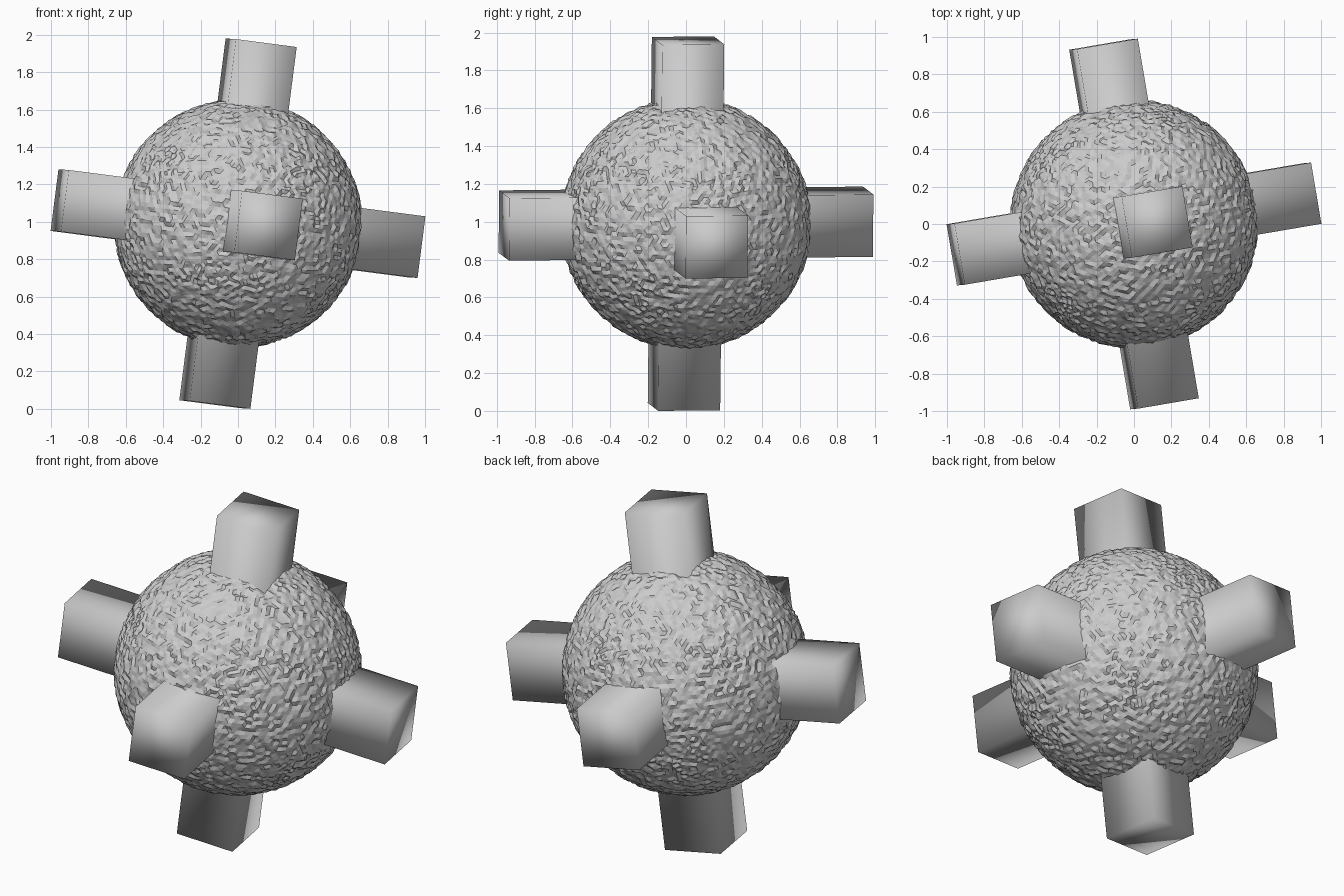
import bpy, random
from math import radians
from mathutils import Euler, Vector

if "Cube" in bpy.data.objects:
    bpy.data.objects.remove(bpy.data.objects["Cube"])

random.seed(4)
CENTER = Vector((0, 0, 0.99))
TILT = Euler((radians(0.6), radians(7.3), radians(9.7)), 'XYZ')
WIDTH, HALF = 0.332, 0.975      # block cross-section, distance of the end face
RADIUS = 0.66

# rough, finely chipped core
bpy.ops.mesh.primitive_ico_sphere_add(subdivisions=6, radius=RADIUS)
core = bpy.context.object
core.name = "rough_core"
for v in core.data.vertices:
    v.co *= 1 + random.uniform(-0.012, 0.012)
core.location = CENTER
core.rotation_euler = TILT


def bar(name, axis):
    """Square bar through the core, showing a block at each end."""
    bpy.ops.mesh.primitive_cube_add(size=1)
    ob = bpy.context.object
    ob.name = name
    size = [WIDTH] * 3
    size[axis] = 2 * HALF
    for v in ob.data.vertices:
        v.co = [c * s for c, s in zip(v.co, size)]
    ob.location = CENTER
    ob.rotation_euler = TILT
    bpy.ops.object.shade_smooth()


# three crossing bars make the six protruding blocks
for i, label in enumerate(("side_blocks", "front_back_blocks", "top_bottom_blocks")):
    bar(label, i)
